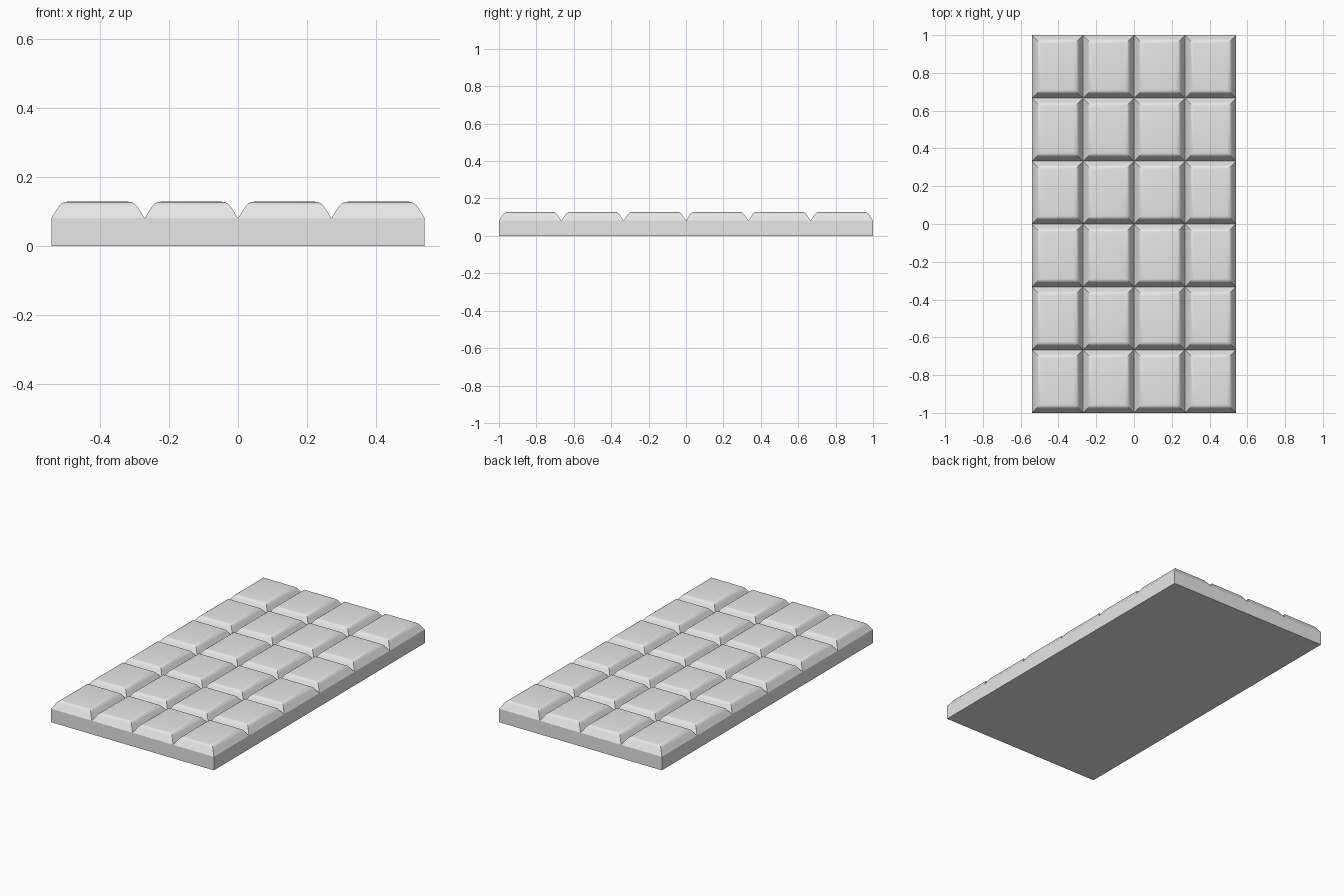
import bpy
import bmesh
import math

if "Cube" in bpy.data.objects:
    bpy.data.objects.remove(bpy.data.objects["Cube"])

WIDTH, LENGTH = 1.08, 2.0
COLUMNS, ROWS = 4, 6
BASE_TOP = 0.081
# Edge profile of one square: (inset from cell border, height)
PROFILE = [(0.0, BASE_TOP), (0.019, 0.110), (0.023, 0.1165),
           (0.029, 0.122), (0.037, 0.1265), (0.047, 0.128)]

grey = bpy.data.materials.new("plain_grey")
grey.use_nodes = True
colour = (0.8, 0.8, 0.8, 1)
grey.diffuse_color = colour
grey.node_tree.nodes["Principled BSDF"].inputs["Base Color"].default_value = colour


def stacked_block(name, width, length, profile, x=0, y=0, closed=True):
    """Loft mitred rectangles, inset step by step, and cap them."""
    bm = bmesh.new()
    rings = []
    for inset, z in profile:
        hx, hy = width / 2 - inset, length / 2 - inset
        rings.append([bm.verts.new((sx * hx, sy * hy, z))
                      for sx, sy in ((-1, -1), (1, -1), (1, 1), (-1, 1))])
    for low, high in zip(rings, rings[1:]):
        for i in range(4):
            j = (i + 1) % 4
            bm.faces.new((low[i], low[j], high[j], high[i]))
    bm.faces.new(rings[-1])
    if closed:
        bm.faces.new(rings[0][::-1])
    mesh = bpy.data.meshes.new(name)
    bm.to_mesh(mesh)
    bm.free()
    mesh.materials.append(grey)
    obj = bpy.data.objects.new(name, mesh)
    obj.location = (x, y, 0)
    bpy.context.collection.objects.link(obj)
    return obj


# Flat slab under the squares
stacked_block("base_slab", WIDTH, LENGTH, [(0, 0), (0, BASE_TOP)])

# Grid of rounded squares, their borders meeting in V grooves
cell_x, cell_y = WIDTH / COLUMNS, LENGTH / ROWS
squares = [
    stacked_block(f"square_{row + 1}_{col + 1}", cell_x, cell_y, PROFILE,
                  (col + 0.5) * cell_x - WIDTH / 2,
                  (row + 0.5) * cell_y - LENGTH / 2, closed=False)
    for row in range(ROWS) for col in range(COLUMNS)]

# Smooth the rounded shoulders, keep the steep corners crisp
bpy.ops.object.select_all(action="DESELECT")
for square in squares:
    square.select_set(True)
bpy.context.view_layer.objects.active = squares[0]
bpy.ops.object.shade_smooth_by_angle(angle=math.radians(30))
